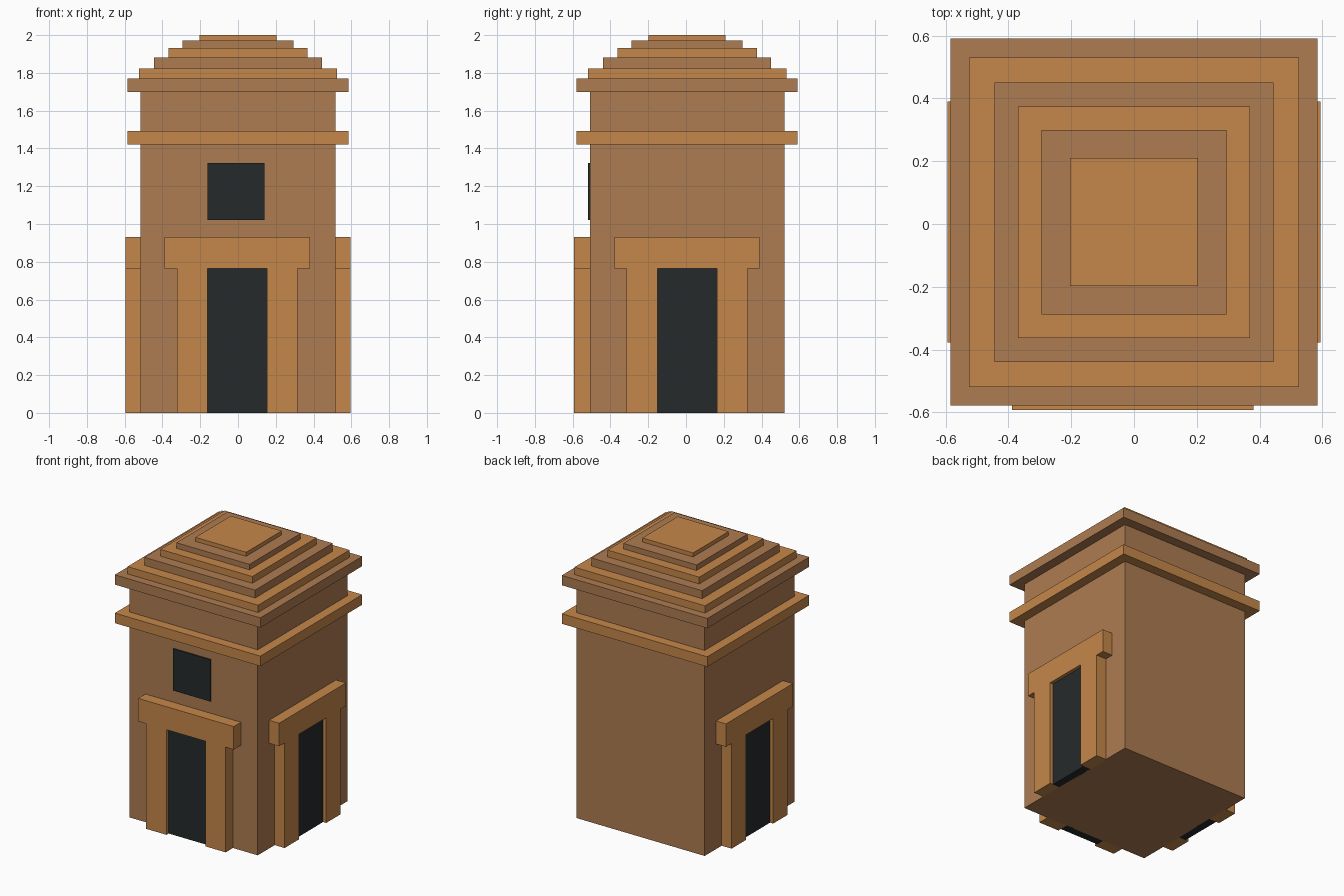
import bpy, bmesh, math
from mathutils import Matrix

if "Cube" in bpy.data.objects:
    bpy.data.objects.remove(bpy.data.objects["Cube"])

CY = 0.006      # tower axis in y
WALL = 0.515    # half width of the shaft


def material(name, rgb):
    m = bpy.data.materials.new(name)
    m.diffuse_color = (*rgb, 1)
    m.use_nodes = True
    m.node_tree.nodes["Principled BSDF"].inputs["Base Color"].default_value = m.diffuse_color
    return m


CLAY = material("clay", (0.42, 0.20, 0.085))
TRIM = material("ochre_trim", (0.558, 0.242, 0.069))
DARK = material("dark_opening", (0.019, 0.023, 0.024))


def finish(name, bm, mat):
    bmesh.ops.recalc_face_normals(bm, faces=bm.faces[:])
    me = bpy.data.meshes.new(name)
    bm.to_mesh(me)
    bm.free()
    me.materials.append(mat)
    ob = bpy.data.objects.new(name, me)
    bpy.context.collection.objects.link(ob)
    return ob


def slab(name, half, z0, z1, mat):
    """Square block centred on the tower axis."""
    bm = bmesh.new()
    bmesh.ops.create_cube(bm, size=1, matrix=Matrix.Translation((0, CY, (z0 + z1) / 2))
                          @ Matrix.Diagonal((2 * half, 2 * half, z1 - z0, 1)))
    return finish(name, bm, mat)


def wall_piece(name, profile, inner, outer, mat, angle=0, shift=0):
    """Extrude an (x, z) profile outwards from the front wall, then turn it to its side."""
    bm = bmesh.new()
    face = bm.faces.new([bm.verts.new((x + shift, -inner, z)) for x, z in profile])
    ext = bmesh.ops.extrude_face_region(bm, geom=[face])
    verts = [v for v in ext["geom"] if isinstance(v, bmesh.types.BMVert)]
    bmesh.ops.translate(bm, verts=verts, vec=(0, inner - outer, 0))
    bm.transform(Matrix.Translation((0, CY, 0)) @ Matrix.Rotation(math.radians(angle), 4, 'Z'))
    return finish(name, bm, mat)


def rect(half, z0, z1):
    return [(-half, z0), (half, z0), (half, z1), (-half, z1)]


# shaft, string course and cornice
slab("shaft", WALL, 0, 1.71, CLAY)
slab("string_course", 0.585, 1.42, 1.493, TRIM)
slab("cornice", 0.585, 1.70, 1.771, CLAY)

# stepped roof in alternating colours
heights = [1.771, 1.824, 1.882, 1.931, 1.971, 2.0]
for i, half in enumerate([0.525, 0.445, 0.369, 0.294, 0.204]):
    slab(f"roof_step_{i + 1}", half, heights[i], heights[i + 1], CLAY if i % 2 else TRIM)

# door surrounds with wide lintels on the front and both sides
right_half = [(0.157, 0.764), (0.157, 0), (0.32, 0), (0.32, 0.764), (0.384, 0.764), (0.384, 0.931)]
surround = right_half + [(-x, z) for x, z in reversed(right_half)]
for side, angle, out, shift in (("front", 0, 0.598, -0.004),
                                ("right", 90, 0.595, 0),
                                ("left", -90, 0.595, 0)):
    wall_piece(f"{side}_door_surround", surround, WALL - 0.005, out, TRIM, angle, shift)
    wall_piece(f"{side}_door", rect(0.157, 0, 0.764), WALL - 0.005, out - 0.025, DARK, angle, shift)

# window above the front door
wall_piece("front_window", rect(0.151, 1.021, 1.324), WALL - 0.005, WALL + 0.01, DARK, 0, -0.01)
